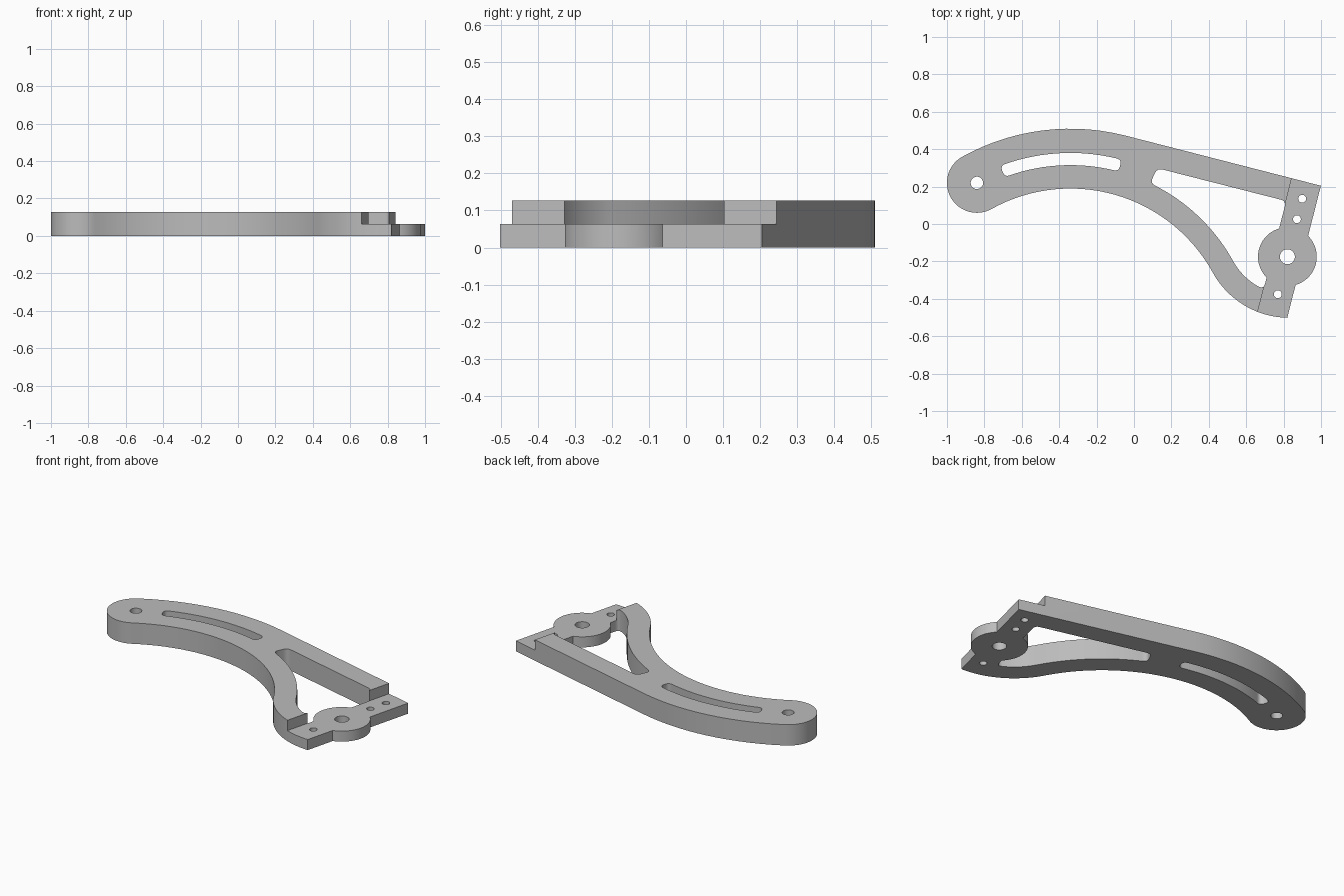
import bpy, bmesh, math
from mathutils import Vector

if "Cube" in bpy.data.objects:
    bpy.data.objects.remove(bpy.data.objects["Cube"])

HEIGHT, STEP = 0.127, 0.064
TILT = 75.7                                # direction of the mounting strip
SWEEP = Vector((-0.34, -0.68))             # centre of the main arm curve
BOSS = Vector((0.82, -0.175))              # centre of the round boss
HOOK = Vector((0.83, -0.035))              # centre of the reverse curve
TIP = Vector((-0.84, 0.22))                # centre of the rounded arm end
HALF, BOSS_R, TOP, BAR = 0.08, 0.157, 0.412, 0.125
UP = Vector((math.cos(math.radians(TILT)), math.sin(math.radians(TILT))))
SIDE = Vector((UP.y, -UP.x))


def polar(centre, radius, angle):
    a = math.radians(angle)
    return centre + radius * Vector((math.cos(a), math.sin(a)))


def arc(centre, radius, start, end):
    steps = max(8, round(abs(end - start) / 3))
    return [polar(centre, radius, start + (end - start) * i / steps)
            for i in range(steps + 1)]


def local(along, across):
    return BOSS + UP * along + SIDE * across


def circle(centre, radius):
    return arc(centre, radius, 0, 360)


def clean(loop):
    return [p for i, p in enumerate(loop) if (p - loop[i - 1]).length > 1e-4]


def rounded(loop, corners, size):
    """Replace each sharp corner of a closed loop with a small curve."""
    loop = clean(loop)
    for c in corners:
        k = min(range(len(loop)), key=lambda i: (loop[i] - c).length)
        loop = loop[k:] + loop[:k]
        c = loop[0]
        rest = [p for p in loop if (p - c).length > size * 1.05]
        a = c + (rest[-1] - c).normalized() * size
        b = c + (rest[0] - c).normalized() * size
        curve = [a * (1 - t) ** 2 + c * 2 * t * (1 - t) + b * t * t
                 for t in (i / 8 for i in range(9))]
        loop = curve + rest
    return loop


def prism(name, loops, bottom, top):
    """Extrude an outline, with any holes, between two heights."""
    bm = bmesh.new()
    for loop in loops:
        verts = [bm.verts.new((p.x, p.y, bottom)) for p in clean(loop)]
        for i, v in enumerate(verts):
            bm.edges.new((verts[i - 1], v))
    bmesh.ops.triangle_fill(bm, use_beauty=True, edges=bm.edges[:])
    ext = bmesh.ops.extrude_face_region(bm, geom=bm.faces[:], use_keep_orig=True)
    moved = [g for g in ext["geom"] if isinstance(g, bmesh.types.BMVert)]
    bmesh.ops.translate(bm, verts=moved, vec=(0, 0, top - bottom))
    bmesh.ops.recalc_face_normals(bm, faces=bm.faces[:])
    mesh = bpy.data.meshes.new(name)
    bm.to_mesh(mesh)
    bm.free()
    obj = bpy.data.objects.new(name, mesh)
    bpy.context.collection.objects.link(obj)
    return obj


def angle_of(v):
    return math.degrees(math.atan2(v.y, v.x)) % 360


# Derived angles and radii where the curves meet
tip_angle = angle_of(TIP - SWEEP)
tip_dist, tip_r = (TIP - SWEEP).length, 0.16
outer_r, inner_r = tip_dist + tip_r, tip_dist - tip_r
hook_angle = angle_of(HOOK - SWEEP)
hook_r = (HOOK - SWEEP).length - inner_r
spread = math.degrees(math.asin(HALF / BOSS_R))


def hook_end(radius, across):
    offset = across - (HOOK - BOSS).dot(SIDE)
    return angle_of(SIDE * offset - UP * math.sqrt(radius ** 2 - offset ** 2))


# Outer outline
outline = (arc(TIP, tip_r, tip_angle, tip_angle + 180)
           + arc(SWEEP, inner_r, tip_angle, hook_angle)
           + arc(HOOK, hook_r, hook_angle + 180, hook_end(hook_r, HALF))
           + arc(BOSS, BOSS_R, TILT - 180 + spread, TILT - spread)
           + [local(TOP, HALF)]
           + arc(SWEEP, outer_r, TILT, tip_angle))

# Large opening between the straight bar, curved arm and boss
left = 64.6
web_r = hook_r - BAR
web_end = hook_end(web_r, -HALF)
bar_reach = (TOP - BAR + (BOSS - SWEEP).dot(UP)) / math.cos(math.radians(TILT - left))
corner_bar = local(TOP - BAR, -HALF)
corner_left = polar(SWEEP, bar_reach, left)
opening = (arc(SWEEP, inner_r + BAR, left, hook_angle)
           + arc(HOOK, web_r, hook_angle + 180, web_end)
           + arc(BOSS, BOSS_R, TILT + 180 - spread, TILT + spread)
           + [corner_bar, corner_left])
opening = rounded(opening, [corner_bar, corner_left,
                            polar(SWEEP, inner_r + BAR, left),
                            polar(HOOK, web_r, web_end)], 0.03)

# Curved slot
low, high, first, last = 0.995, 1.06, 75, 110.7
slot = arc(SWEEP, low, first, last) + arc(SWEEP, high, last, first)
slot = rounded(slot, [polar(SWEEP, r, a) for r in (low, high)
                      for a in (first, last)], 0.028)

# Pivot, boss and screw holes
holes = [circle(TIP, 0.033), circle(BOSS, 0.04)]
holes += [circle(local(s, 0), 0.021) for s in (0.32, 0.207, -0.207)]

bracket = prism("bracket_arm", [outline, opening, slot] + holes, 0, HEIGHT)

# Lower the mounting strip and boss to half thickness
strip = [local(-0.6, -HALF - 0.001), local(-0.6, 0.3),
         local(0.6, 0.3), local(0.6, -HALF - 0.001)]
bpy.context.view_layer.objects.active = bracket
for name, loop in (("strip_cutter", strip),
                   ("boss_cutter", circle(BOSS, BOSS_R + 0.008))):
    cutter = prism(name, [loop], STEP, HEIGHT + 0.1)
    cutter.hide_render = True
    mod = bracket.modifiers.new(name, "BOOLEAN")
    mod.operation, mod.solver, mod.object = "DIFFERENCE", "EXACT", cutter
    bpy.ops.object.modifier_apply(modifier=name)
    bpy.data.objects.remove(cutter)

# Plain grey material
grey = bpy.data.materials.new("mid_grey")
grey.use_nodes = True
colour = (0.5, 0.5, 0.5, 1)
grey.diffuse_color = colour
grey.node_tree.nodes["Principled BSDF"].inputs["Base Color"].default_value = colour
bracket.data.materials.clear()
bracket.data.materials.append(grey)

bpy.ops.object.select_all(action="DESELECT")
bracket.select_set(True)
bpy.ops.object.shade_smooth_by_angle(angle=math.radians(30))
